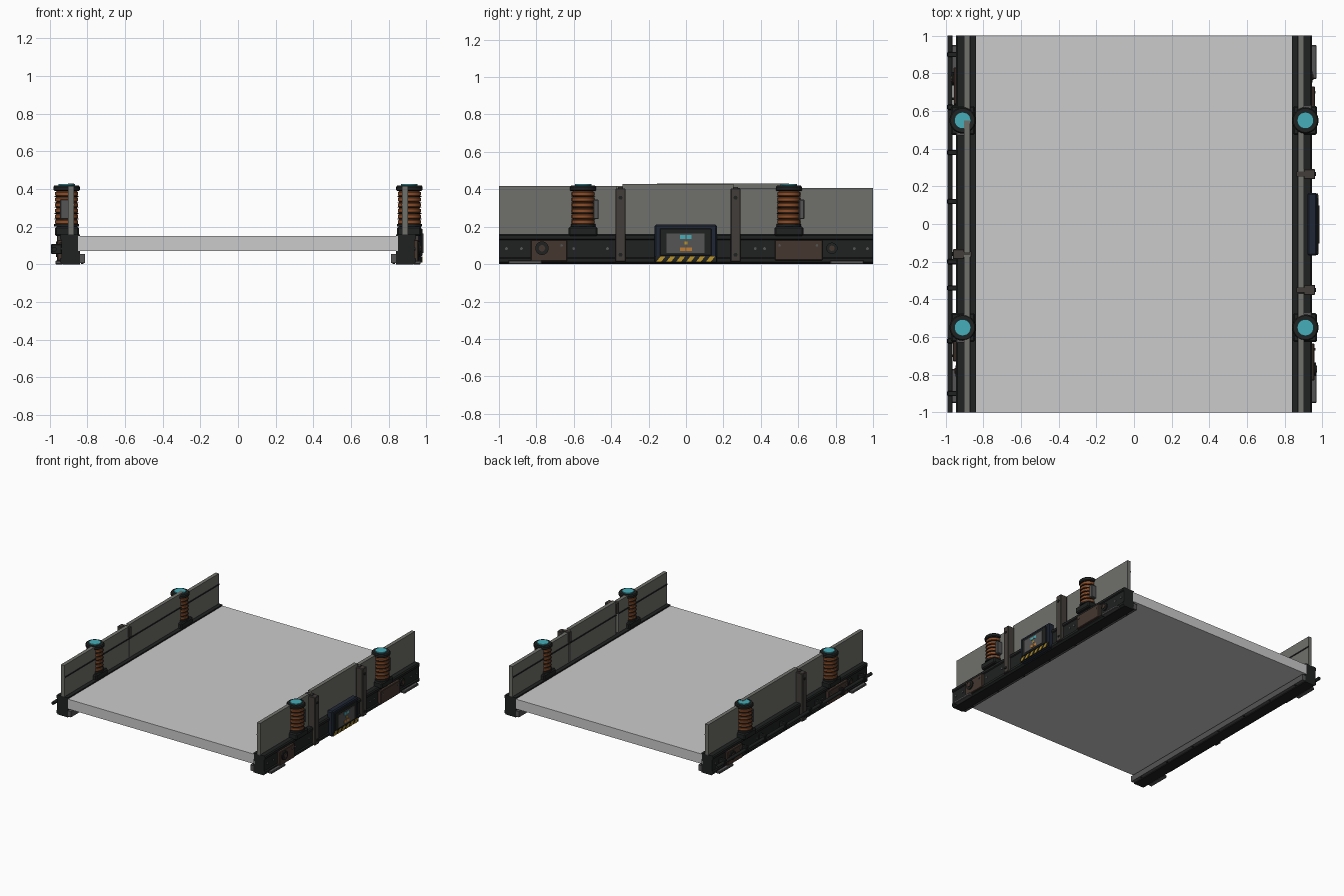
import bpy, math
from mathutils import Matrix

if "Cube" in bpy.data.objects:
    bpy.data.objects.remove(bpy.data.objects["Cube"])

def mat(name, r, g, b):
    m = bpy.data.materials.new(name)
    m.diffuse_color = (r, g, b, 1)
    m.use_nodes = True
    m.node_tree.nodes["Principled BSDF"].inputs["Base Color"].default_value = m.diffuse_color
    return m

BLACK = mat("black_metal", .014, .015, .015)
PANEL = mat("panel_grey", .16, .16, .145)
COPPER = mat("copper", .26, .075, .022)
CYAN = mat("cyan", .06, .42, .48)
BROWN = mat("rust_brown", .06, .038, .028)
POST = mat("post_grey", .055, .048, .042)
STEEL = mat("steel", .09, .09, .09)
NAVY = mat("navy", .014, .02, .035)
YELLOW = mat("yellow", .5, .3, .02)
ORANGE = mat("orange", .55, .2, .03)

def mesh(name, verts, faces, m=None):
    me = bpy.data.meshes.new(name)
    me.from_pydata(verts, [], faces)
    ob = bpy.data.objects.new(name, me)
    bpy.context.collection.objects.link(ob)
    if m:
        me.materials.append(m)
    return ob

def box(name, x, y, z, m=None, bevel=0):
    x, y, z = sorted(x), sorted(y), sorted(z)
    v = [(a, b, c) for a in x for b in y for c in z]
    f = [(0, 1, 3, 2), (4, 6, 7, 5), (0, 4, 5, 1), (2, 3, 7, 6), (0, 2, 6, 4), (1, 5, 7, 3)]
    ob = mesh(name, v, f, m)
    if bevel:
        b = ob.modifiers.new("bevel", 'BEVEL')
        b.width, b.segments = bevel, 1
    return ob

def extrude_y(name, prof, y0, y1, m):
    n = len(prof)
    v = [(x, y, z) for y in (y0, y1) for x, z in prof]
    f = [(i, (i + 1) % n, n + (i + 1) % n, n + i) for i in range(n)]
    f += [tuple(range(n))[::-1], tuple(range(n, 2 * n))]
    return mesh(name, v, f, m)

def lathe(name, prof, loc, m, axis='Z', n=24):
    # closed solid of revolution from (radius, height) points
    v = [(r * math.cos(2 * math.pi * k / n), r * math.sin(2 * math.pi * k / n), h)
         for r, h in prof for k in range(n)]
    f = [(j * n + k, j * n + (k + 1) % n, (j + 1) * n + (k + 1) % n, (j + 1) * n + k)
         for j in range(len(prof) - 1) for k in range(n)]
    f += [tuple(range(n))[::-1], tuple(range((len(prof) - 1) * n, len(prof) * n))]
    ob = mesh(name, v, f, m)
    rot = {'Z': Matrix(), 'X': Matrix.Rotation(math.pi / 2, 4, 'Y'),
           'Y': Matrix.Rotation(-math.pi / 2, 4, 'X')}[axis]
    ob.data.transform(Matrix.Translation(loc) @ rot)
    bpy.ops.object.select_all(action='DESELECT')
    ob.select_set(True)
    bpy.context.view_layer.objects.active = ob
    bpy.ops.object.shade_smooth_by_angle(angle=math.radians(35))
    return ob

def side_box(s, name, x, y, z, m, bevel=0):
    # left side is the right side turned half a turn
    return box(name, [s * a for a in x], [s * a for a in y], z, m, bevel)

def bolt(s, name, x, y, z, r=.008, m=STEEL):
    x0, x1 = sorted((s * x, s * (x + .007)))
    lathe(name, [(r, 0), (r, x1 - x0)], (x0, s * y, z), m, 'X', 8)

# deck
box("deck", (-.85, .85), (-1, 1), (.07, .15))

for s, side in ((1, "right"), (-1, "left")):
    # kerb beam with a stepped outer face
    prof = [(.84, 0), (.93, 0), (.945, .012), (.945, .03), (.937, .036),
            (.937, .128), (.945, .134), (.945, .152), (.937, .16), (.84, .16)]
    extrude_y(side + "_kerb", [(s * x, z) for x, z in prof][::s], -1, 1, BLACK)
    # inner angle flange with bolts
    side_box(s, side + "_inner_flange", (.812, .842), (-1, 1), (.008, .055), STEEL)
    for i in range(7):
        lathe(side + "_flange_bolt", [(.007, 0), (.007, .006)],
              (s * .826, -.9 + .3 * i, .003), BLACK, 'Z', 8)
    # coil columns
    for y in (-.55, .55):
        c = (s * .91, y * s)
        side_box(s, side + "_coil_base", (.845, .972), (y - .077, y + .077), (.15, .2), BLACK, .008)
        lathe(side + "_coil_collar", [(.066, 0), (.066, .015)], (*c, .2), BLACK)
        p = [(.054, .205)]
        for i in range(6):
            z = .212 + i * .03
            p += [(.054, z), (.061, z + .005), (.061, z + .021), (.054, z + .026)]
        lathe(side + "_coil", p + [(.054, .395)], (*c, 0), COPPER)
        for i in range(5):
            z = .2385 + i * .03
            lathe(side + "_coil_ring", [(.063, 0), (.063, .004)], (*c, z), BLACK)
        lathe(side + "_coil_cap", [(.064, 0), (.07, .006), (.07, .022), (.064, .03)], (*c, .39), BLACK)
        lathe(side + "_cap_light", [(.044, 0), (.044, .008)], (*c, .42), CYAN)
        side_box(s, side + "_coil_terminal", (.89, .945), (y + .055, y + .083), (.24, .345), STEEL, .004)

# barrier panels, each as y range and top height
panels = {1: ((-1, -.37, .417), (-.34, .255, .428), (.265, 1, .407)),
          -1: ((-1, -.555, .405), (-.55, .155, .43), (.165, 1, .417))}
posts = {1: (-.35, .265), -1: (.16,)}
for s, side in ((1, "right"), (-1, "left")):
    for a, b, top in panels[s]:
        side_box(s, side + "_panel", (.872, .902), (a, b), (.155, top), PANEL)
        side_box(s, side + "_panel_strip", (.868, .873), (a, b), (.312, .322), BLACK)
    # joint posts
    for y in posts[s]:
        side_box(s, side + "_post", (.90, .962), (y - .027, y + .027), (.012, .405), POST, .004)
        side_box(s, side + "_post_clamp", (.863, .925), (y - .014, y + .014), (.33, .412), POST)
        for z in (.05, .355):
            bolt(s, side + "_post_bolt", .96, y, z, .011, BLACK)

# service details on both outer faces
for s, side in ((1, "right"), (-1, "left")):
    side_box(s, side + "_rust_plate", (.93, .958), (-.83, -.635), (.015, .13), BROWN, .004)
    side_box(s, side + "_rust_plate", (.93, .96), (.475, .73), (.02, .13), BROWN, .004)
    for y, r in ((-.77, .036), (.78, .03)):
        x = .955 if y < 0 else .935
        x0 = s * x if s > 0 else -x - .012
        lathe(side + "_port", [(r, 0), (r, .012)], (x0, s * y, .085), BLACK, 'X')
        bolt(s, side + "_port_core", x + .01, y, .085, r * .5, BROWN)
    for y in (-.96, -.88, -.6, -.42, .37, .42, .9, .97):
        bolt(s, side + "_kerb_bolt", .936, y, .083)
    for y in (-.665, .5, .7):
        bolt(s, side + "_plate_bolt", .957, y, .1, .007)
    # foot plates
    for y in (-.86, .86):
        side_box(s, side + "_foot", (.93, .97), (y - .09, y + .09), (0, .02), STEEL, .004)

# left conduit along the outer face
lathe("left_conduit", [(.013, -1), (.013, 1)], (-.976, 0, .08), BLACK, 'Y', 12)
for y in (-.9, -.62, -.34, -.2, .12, .38, .62, .9):
    box("conduit_clip", (-.992, -.935), (y - .014, y + .014), (.055, .108), BLACK, .004)

# control box
box("control_box", (.92, .972), (-.168, .165), (.005, .212), NAVY, .008)
box("control_face", (.97, .98), (-.14, .137), (.045, .19), BLACK, .003)
box("screen", (.975, .984), (-.103, .098), (.06, .165), STEEL)
for y in (-.018, .016):
    box("screen_light", (.98, .986), (y - .014, y + .014), (.135, .155), CYAN)
    box("screen_warning", (.98, .986), (y - .015, y + .015), (.07, .09), ORANGE)
box("screen_bar", (.98, .986), (-.008, .008), (.105, .12), YELLOW)
box("hazard_strip", (.97, .976), (-.165, .162), (.01, .042), BLACK)
for i in range(6):
    y = -.16 + i * .053
    v = [(x, y + dy, z) for x in (.974, .979)
         for dy, z in ((0, .011), (.026, .011), (.05, .041), (.024, .041))]
    mesh("hazard_stripe", v, [(4, 5, 6, 7), (3, 2, 1, 0), (0, 1, 5, 4),
                              (1, 2, 6, 5), (2, 3, 7, 6), (3, 0, 4, 7)], YELLOW)
